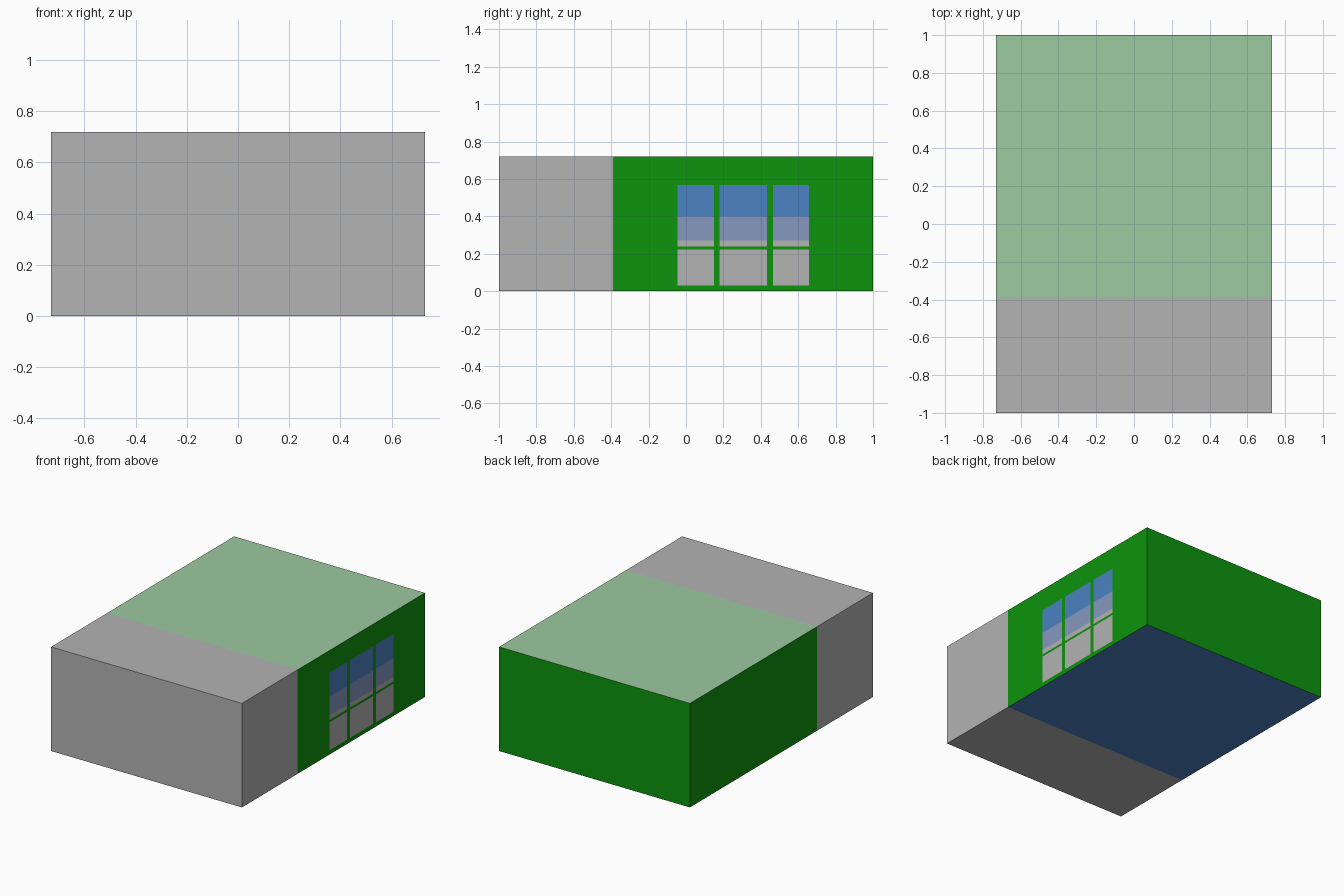
import bpy, bmesh

if "Cube" in bpy.data.objects:
    bpy.data.objects.remove(bpy.data.objects["Cube"])

HALF_X, HALF_Y, HEIGHT = 0.73, 1.0, 0.72
SPLIT_Y = -0.39                                    # grey front section ends here
PANES_Y = [(-0.045, 0.15), (0.18, 0.433), (0.464, 0.657)]
PANES_Z = [(0.03, 0.2225), (0.239, 0.567)]
HAZE_Z, SKY_Z = 0.27, 0.40                         # colour bands in the glass


def linear(c):
    c /= 255
    return c / 12.92 if c <= 0.04045 else ((c + 0.055) / 1.055) ** 2.4


def material(name, rgb):
    m = bpy.data.materials.new(name)
    m.diffuse_color = (*[linear(c) for c in rgb], 1)
    m.use_nodes = True
    m.node_tree.nodes["Principled BSDF"].inputs["Base Color"].default_value = m.diffuse_color
    return m


GREY, GREEN, PALE, BLUE, HAZE = range(5)
mats = [material("grey", (179, 179, 179)), material("wall green", (13, 148, 13)),
        material("pale green", (156, 203, 160)), material("sky blue", (74, 130, 194)),
        material("haze blue", (133, 153, 190))]

# Room block
bm = bmesh.new()
bmesh.ops.create_cube(bm, size=1)
for v in bm.verts:
    v.co = (v.co.x * 2 * HALF_X, v.co.y * 2 * HALF_Y, (v.co.z + 0.5) * HEIGHT)


def cut(axis, value, faces):
    co, no = [0, 0, 0], [0, 0, 0]
    co[axis], no[axis] = value, 1
    geom = set(faces)
    for f in faces:
        geom.update(f.edges)
        geom.update(f.verts)
    bmesh.ops.bisect_plane(bm, geom=list(geom), plane_co=co, plane_no=no, dist=1e-5)


def inside(value, spans):
    return any(a < value < b for a, b in spans)


# Join between the grey front and the green rear
cut(1, SPLIT_Y, bm.faces[:])


# Window cuts on the right wall only
def right_wall():
    return [f for f in bm.faces
            if f.normal.x > 0.9 and f.calc_center_median().y > SPLIT_Y]


bm.normal_update()
for y in [e for span in PANES_Y for e in span]:
    cut(1, y, right_wall())
    bm.normal_update()
for z in [e for span in PANES_Z for e in span] + [HAZE_Z, SKY_Z]:
    cut(2, z, right_wall())
    bm.normal_update()

# Colours by direction and position
for f in bm.faces:
    c, n = f.calc_center_median(), f.normal
    if c.y < SPLIT_Y:
        f.material_index = GREY
    elif n.z > 0.9:
        f.material_index = PALE
    elif n.z < -0.9:
        f.material_index = BLUE
    elif n.x > 0.9 and inside(c.y, PANES_Y) and inside(c.z, PANES_Z):
        f.material_index = BLUE if c.z > SKY_Z else HAZE if c.z > HAZE_Z else GREY
    else:
        f.material_index = GREEN

mesh = bpy.data.meshes.new("room")
bm.to_mesh(mesh)
bm.free()
for m in mats:
    mesh.materials.append(m)
bpy.context.collection.objects.link(bpy.data.objects.new("room", mesh))
